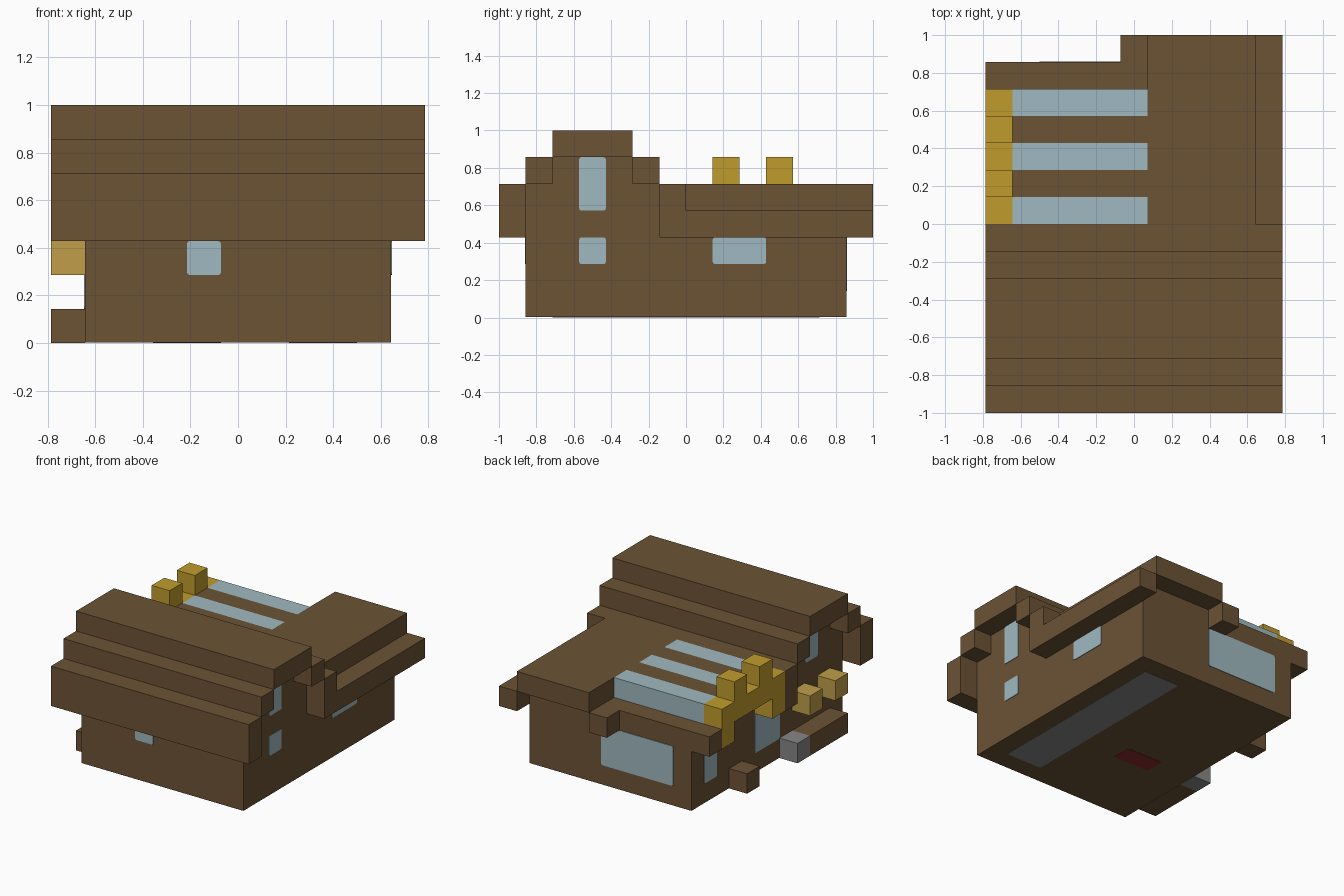
import bpy
import bmesh
from mathutils import Vector

cube = bpy.data.objects.get("Cube")
if cube:
    bpy.data.objects.remove(cube, do_unlink=True)

U = 1 / 7                      # one block of the building grid
ORIGIN = Vector((5.5, 7, 0))   # grid point that sits at the world origin
PLATE = 0.03                   # pane thickness in blocks


def material(name, srgb):
    """Flat material from an 8-bit sRGB colour."""
    rgb = [((c / 255 + 0.055) / 1.055) ** 2.4 for c in srgb]
    m = bpy.data.materials.new(name)
    m.use_nodes = True
    m.diffuse_color = (*rgb, 1)
    m.node_tree.nodes["Principled BSDF"].inputs["Base Color"].default_value = (*rgb, 1)
    return m


BROWN = material("brown_wood", (108, 83, 53))
GOLD = material("gold", (192, 156, 44))
PALE_GOLD = material("pale_gold", (192, 158, 74))
GLASS = material("pale_blue_glass", (160, 185, 193))
GREY = material("grey_stone", (134, 134, 134))
RED = material("dark_red", (138, 42, 42))


def block(name, mat, x, y, z, round_axis=None):
    """Box spanning grid ranges x, y, z; edges along round_axis may be rounded."""
    lo, hi = (Vector(p) for p in zip(x, y, z))
    bm = bmesh.new()
    bmesh.ops.create_cube(bm, size=1)
    for v in bm.verts:
        for i in range(3):
            v.co[i] = ((hi if v.co[i] > 0 else lo)[i] - ORIGIN[i]) * U
    if round_axis is not None:
        edges = [e for e in bm.edges
                 if abs((e.verts[0].co - e.verts[1].co).normalized()[round_axis]) > 0.9]
        bmesh.ops.bevel(bm, geom=edges, offset=0.012, segments=2,
                        profile=0.5, affect='EDGES')
    mesh = bpy.data.meshes.new(name)
    bm.to_mesh(mesh)
    bm.free()
    mesh.materials.append(mat)
    ob = bpy.data.objects.new(name, mesh)
    bpy.context.collection.objects.link(ob)
    return ob


# Walls
block("main_walls", BROWN, (1, 10), (1, 13), (PLATE / 2, 3))
block("front_upper_walls", BROWN, (1, 10), (1, 6), (3, 5))
block("front_gable_walls", BROWN, (1, 10), (2, 5), (5, 6))
block("rear_upper_walls", BROWN, (1, 10), (6, 13), (3, 4))

# Stepped front roof, full width
for name, y, z in (("front_eave", (0, 1), (3, 5)), ("front_roof_step", (1, 2), (5, 6)),
                   ("roof_ridge", (2, 5), (6, 7)), ("rear_roof_step", (5, 6), (5, 6)),
                   ("rear_eave", (6, 7), (3, 5))):
    block(name, BROWN, (0, 11), y, z)

# Rear wing roof with its eaves
block("wing_roof", BROWN, (6, 10), (7, 14), (4, 5))
block("wing_left_eave", BROWN, (10, 11), (7, 14), (3, 4))
block("wing_right_eave", BROWN, (5, 6), (13, 14), (3, 4))

# Side wing roof: skylights alternating with beams
block("side_wing_eave", BROWN, (0, 6), (12, 13), (3, 4))
for j in range(7, 12):
    glazed = j % 2 == 1
    block("skylight" if glazed else "roof_beam", GLASS if glazed else BROWN,
          (1, 6), (j, j + 1), (4, 5))

# Gold crown on the side gable
for j, z in ((7, (3, 5)), (8, (4, 6)), (9, (4, 5)), (10, (4, 6)), (11, (3, 5))):
    block("gold_crown", GOLD, (0, 1), (j, j + 1), z)

# Porch parts on the right side
for j in (2, 4):
    block("lantern", PALE_GOLD, (0, 1), (j, j + 1), (2, 3))
block("porch_step", BROWN, (0, 1), (2, 5), (0, 1))
block("stone_step", GREY, (0, 1), (5, 6), (0, 1))
block("side_step", BROWN, (0, 1), (9, 10), (0, 1))

# Windows as thin panes on the side walls
LEFT, RIGHT = (10, 10 + PLATE), (1 - PLATE, 1)
for side, panes in ((LEFT, (((3, 4), (4, 6)), ((3, 4), (2, 3)), ((8, 10), (2, 3)))),
                    (RIGHT, (((3, 4), (4, 6)), ((6, 8), (1, 3)), ((11, 12), (1, 3))))):
    for y, z in panes:
        block("side_window", GLASS, side, y, z, round_axis=0)
block("front_window", GLASS, (4, 5), (1 - PLATE, 1), (2, 3), round_axis=1)
block("back_window", GLASS, (2, 6), (13, 13 + PLATE), (1, 3), round_axis=1)

# Floor panels on the underside
block("stone_floor", GREY, (7, 9), (2, 12), (0, PLATE), round_axis=2)
block("red_floor", RED, (3, 5), (5, 6), (0, PLATE), round_axis=2)
